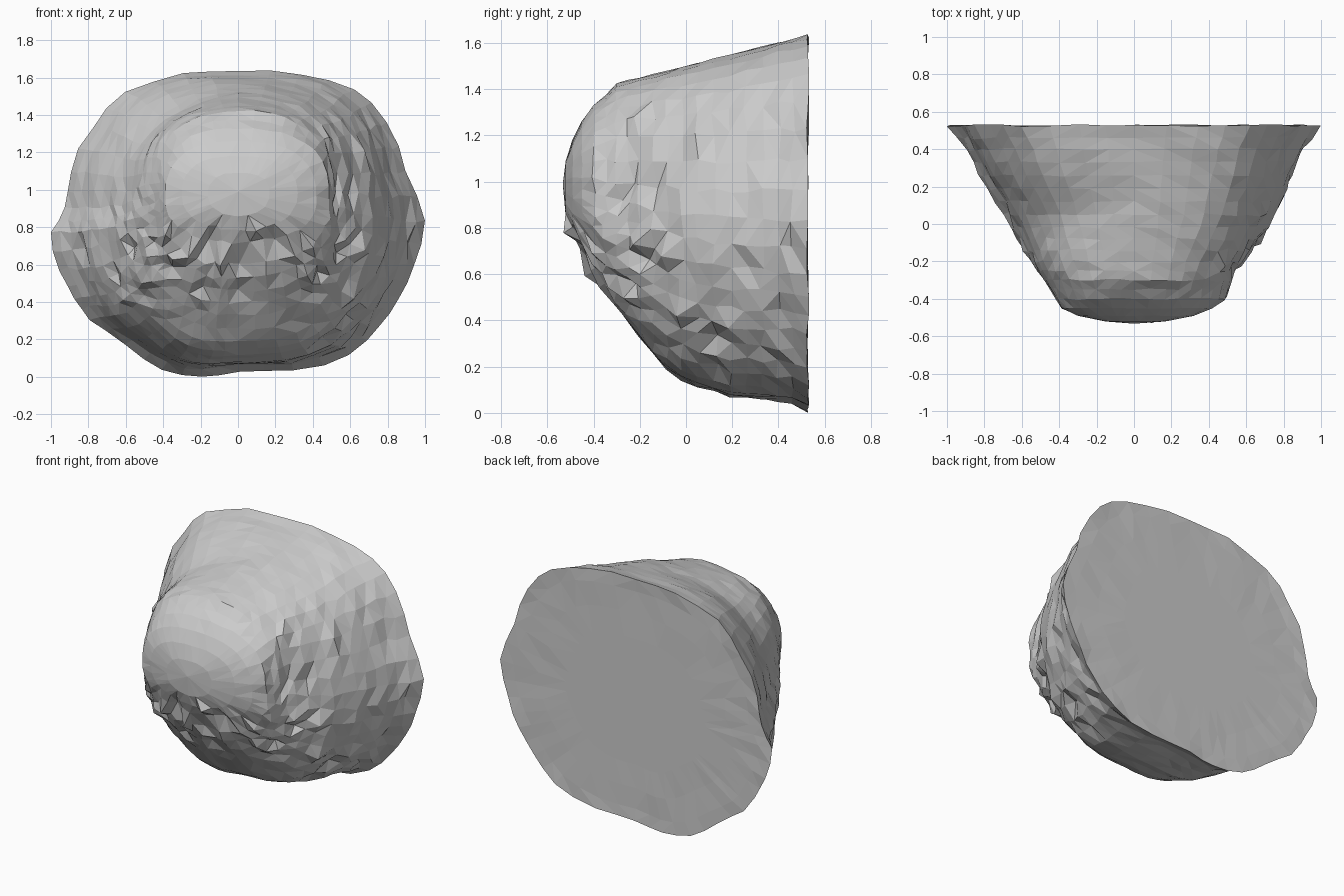
import bpy, bmesh, math, random
from mathutils import Vector, noise

if "Cube" in bpy.data.objects:
    bpy.data.objects.remove(bpy.data.objects["Cube"])

random.seed(11)

# Rim outline of the flat back (x, z), counter-clockwise seen from the front
RIM = [(1, .83), (.9, 1.1), (.8, 1.36), (.62, 1.54), (.35, 1.62), (0, 1.635),
       (-.3, 1.62), (-.6, 1.52), (-.78, 1.34), (-.9, 1.1), (-.92, .9), (-1, .77),
       (-.95, .57), (-.87, .41), (-.79, .3), (-.6, .17), (-.4, .04), (-.2, .0),
       (0, .03), (.3, .03), (.6, .12), (.75, .27), (.86, .42), (.95, .6)]

# Depth stations: y, left, right, bottom, top, widest height, squareness
STATIONS = [(.525, -1, 1, 0, 1.64, .78, 0), (.46, -.95, .95, .04, 1.62, .78, .1),
            (.4, -.9, .905, .05, 1.61, .78, .2), (.2, -.79, .82, .06, 1.55, .8, .4),
            (0, -.67, .73, .12, 1.50, .82, .5), (-.1, -.61, .65, .2, 1.48, .84, .6),
            (-.2, -.55, .57, .33, 1.45, .86, .8), (-.3, -.48, .52, .46, 1.42, .88, 1),
            (-.4, -.42, .49, .60, 1.33, .93, 1), (-.45, -.39, .42, .72, 1.26, .95, 1),
            (-.49, -.30, .32, .79, 1.18, .97, 1), (-.52, -.16, .17, .86, 1.09, .98, 1)]


def rim_points(steps=2):
    """Smoothly resampled unit outline."""
    n, out = len(RIM), []
    for i in range(n):
        a, b, c, d = (Vector(RIM[(i + k) % n]) for k in (-1, 0, 1, 2))
        for s in range(steps):
            t = s / steps
            p = .5 * (2 * b + (c - a) * t + (2 * a - 5 * b + 4 * c - d) * t * t
                      + (3 * b - a - 3 * c + d) * t ** 3)
            out.append((p.x, (p.y - .78) / (.86 if p.y > .78 else .78)))
    return out


def station_at(y):
    for a, b in zip(STATIONS, STATIONS[1:]):
        if a[0] >= y >= b[0]:
            t = (a[0] - y) / (a[0] - b[0])
            return [p + (q - p) * t for p, q in zip(a, b)]
    return STATIONS[-1]


def ring_points(y, outline):
    y, xl, xr, zb, zt, zc, sq = station_at(y)
    pts = []
    for u, v in outline:
        # blend towards a rounded square near the front, rounder underneath
        e = 2.6 if v > 0 else 2.35
        k = (abs(u) ** e + abs(v) ** e) ** (-1 / e)
        k = 1 + (k - 1) * sq
        # shallow groove between the left shoulder and the brow
        if u < 0 < v:
            k *= 1 - .16 * abs(u * v) * math.exp(-((y - .02) / .2) ** 2)
        u, v = u * k, v * k
        pts.append(Vector((u * (xr if u > 0 else -xl), y,
                           zc + v * ((zt - zc) if v > 0 else (zc - zb)))))
    return pts


def weather(p):
    """Gentle facets everywhere, rough chips along the lower and right sides."""
    if p.y < -.44 and p.z > .8:
        return p + Vector([random.uniform(-.002, .002) for _ in range(3)])
    rough = max(0, 1 - abs(p.z - .66) / .38)
    if p.x > .42 and p.z < 1.4:
        rough = max(rough, .6)
    amp = .005 + .010 * rough
    d = Vector([random.uniform(-amp, amp) for _ in range(3)])
    if rough > .3 and random.random() < .13:
        out = Vector((p.x, p.y - .5, p.z - .85)).normalized()
        d += out * random.choice((-.045, .04)) * rough
    return p + d + .008 * noise.noise_vector(p * 5)


def bridge(bm, a, b):
    n = len(a)
    for i in range(n):
        j = (i + 1) % n
        bm.faces.new((a[i], a[j], b[j], b[i]))


def fan(bm, ring, tip):
    for i in range(len(ring)):
        bm.faces.new((ring[i], ring[(i + 1) % len(ring)], tip))


bm = bmesh.new()
outline = rim_points()
rim = ring_points(.525, outline)

# Sculpted front: rings from the rim to the tip of the brow
back_ring = [bm.verts.new(p + Vector((random.uniform(-.008, .008), random.uniform(-.004, .008),
                                      random.uniform(-.006, .006)))) for p in rim]
prev = back_ring
for y in (.46, .4, .33, .26, .19, .12, .05, -.02, -.08, -.14, -.2, -.25, -.3,
          -.35, -.4, -.45, -.49, -.52):
    ring = [bm.verts.new(weather(p)) for p in ring_points(y, outline)]
    bridge(bm, prev, ring)
    prev = ring
fan(bm, prev, bm.verts.new((0, -.533, .99)))

# Flat back: concentric rings, slightly uneven only near the rim
centre = Vector((0, .524, .8))
prev = back_ring
for s in (.9, .72, .52, .3):
    wob = .003 if s > .6 else 0
    ring = [bm.verts.new(centre.lerp(p, s) + Vector((0, random.uniform(-wob, wob), 0)))
            for p in rim]
    bridge(bm, prev, ring)
    prev = ring
fan(bm, prev, bm.verts.new(centre))

# Irregular triangles
bmesh.ops.remove_doubles(bm, verts=bm.verts, dist=.028)
bmesh.ops.triangulate(bm, faces=bm.faces)
bmesh.ops.recalc_face_normals(bm, faces=bm.faces)
for v in bm.verts:
    v.co.x = max(-1, min(1, v.co.x))
    v.co.y = max(-.533, min(.533, v.co.y))
    v.co.z = max(0, v.co.z)

mesh = bpy.data.meshes.new("half_boulder")
bm.to_mesh(mesh)
bm.free()
bpy.context.collection.objects.link(bpy.data.objects.new("half_boulder", mesh))
